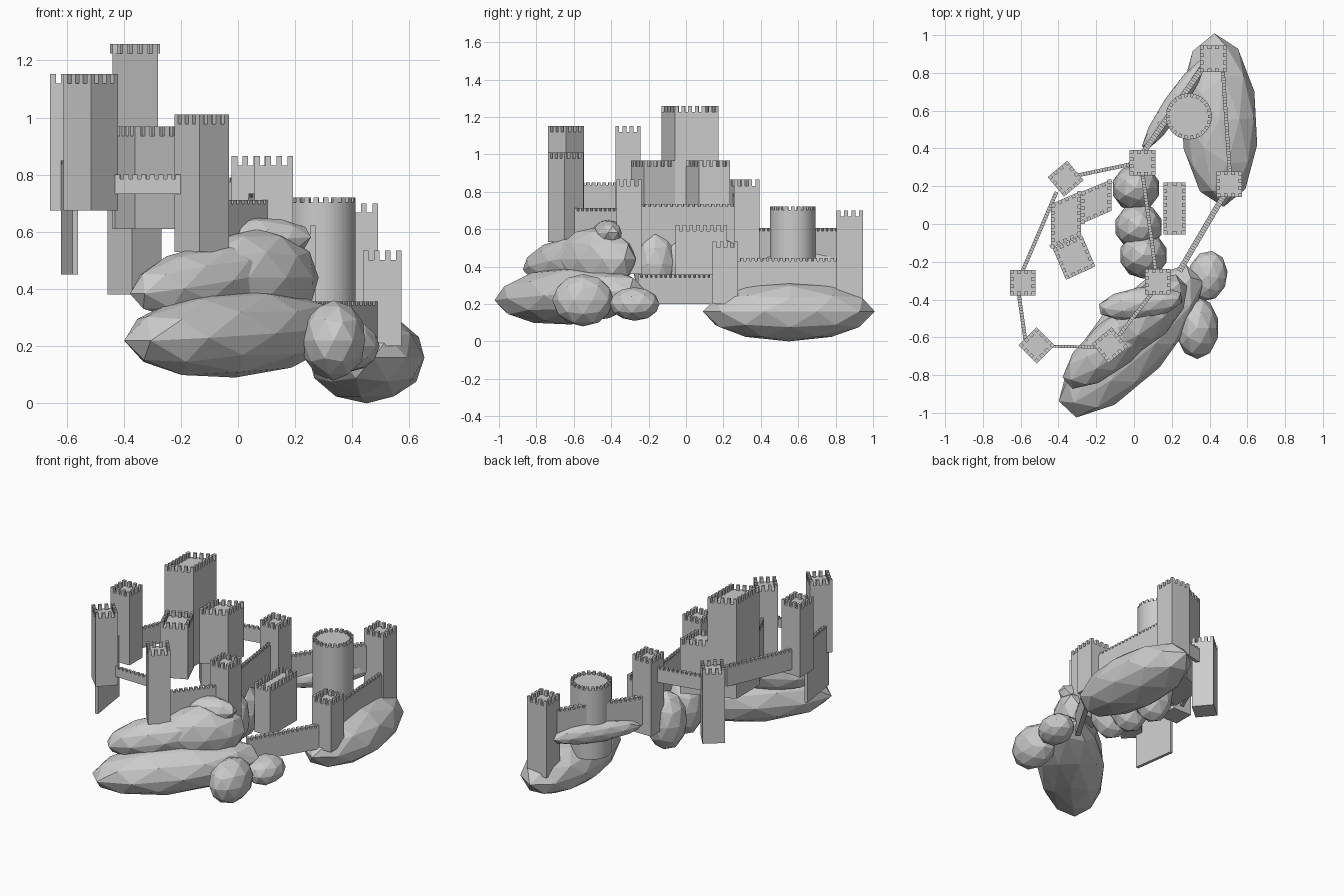
import bpy, bmesh, math
from mathutils import Matrix, Vector

if "Cube" in bpy.data.objects:
    bpy.data.objects.remove(bpy.data.objects["Cube"])


def finish(bm, name):
    bmesh.ops.recalc_face_normals(bm, faces=bm.faces)
    mesh = bpy.data.meshes.new(name)
    bm.to_mesh(mesh)
    bm.free()
    obj = bpy.data.objects.new(name, mesh)
    bpy.context.collection.objects.link(obj)
    return obj


def prism(bm, pts, z0, z1):
    low = [bm.verts.new((x, y, z0)) for x, y in pts]
    high = [bm.verts.new((x, y, z1)) for x, y in pts]
    bm.faces.new(low[::-1])
    bm.faces.new(high)
    n = len(pts)
    for i in range(n):
        j = (i + 1) % n
        bm.faces.new((low[i], low[j], high[j], high[i]))


def strip(a, b, left, right):
    # Plan rectangle along a-b, reaching left and right of the line
    side = Vector((a.y - b.y, b.x - a.x)).normalized()
    return [a - side * right, b - side * right, b + side * left, a + side * left]


def merlons(bm, a, b, z0, z1, pitch, width, left, right):
    d = b - a
    n = max(2, round((d.length - width) / pitch) + 1)
    u = d.normalized()
    for i in range(n):
        s = (d.length - width) * i / (n - 1)
        prism(bm, strip(a + u * s, a + u * (s + width), left, right), z0, z1)


def tower(name, pts, z0, z1):
    # Counter-clockwise plan with merlons set just inside each edge
    bm = bmesh.new()
    pts = [Vector(p) for p in pts]
    prism(bm, pts, z0, z1 - 0.033)
    for i, p in enumerate(pts):
        merlons(bm, p, pts[(i + 1) % len(pts)], z1 - 0.034, z1, 0.039, 0.02, 0.019, 0)
    finish(bm, name)


def square(x, y, size, angle=0):
    r = size / math.sqrt(2)
    return [(x + r * math.cos(math.radians(angle + a)), y + r * math.sin(math.radians(angle + a)))
            for a in (45, 135, 225, 315)]


def wall(name, a, b, z0, z1, t=0.02):
    bm = bmesh.new()
    a, b = Vector(a), Vector(b)
    prism(bm, strip(a, b, t / 2, t / 2), z0, z1 - 0.015)
    merlons(bm, a, b, z1 - 0.016, z1, 0.03, 0.018, t / 2, t / 2)
    finish(bm, name)


def rock(name, loc, half, angle=0, tilt=0):
    bm = bmesh.new()
    bmesh.ops.create_icosphere(bm, subdivisions=2, radius=1)
    m = (Matrix.Translation(loc) @ Matrix.Rotation(math.radians(angle), 4, 'Z')
         @ Matrix.Rotation(math.radians(tilt), 4, 'Y') @ Matrix.Diagonal((*half, 1)))
    bm.transform(m)
    finish(bm, name)


# Square towers: x, y, size, turn, bottom, top
for name, x, y, size, turn, z0, z1 in [
        ("back_tower", 0.42, 0.875, 0.14, 0, 0.20, 0.70),
        ("right_tower", 0.505, 0.21, 0.135, 0, 0.20, 0.535),
        ("middle_back_tower", 0.045, 0.325, 0.135, 0, 0.36, 0.865),
        ("middle_front_tower", 0.125, -0.305, 0.135, 0, 0.36, 0.865),
        ("left_back_tower", -0.362, 0.24, 0.135, 40, 0.38, 0.865),
        ("left_tower", -0.59, -0.31, 0.135, 0, 0.675, 1.152),
        ("left_front_tower", -0.515, -0.642, 0.135, 45, 0.675, 1.152),
        ("front_tower", -0.127, -0.642, 0.135, 40, 0.53, 1.01)]:
    tower(name, square(x, y, size, turn), z0, z1)

# Keep with two lower wings, and a freestanding hall
tower("keep", [(-0.44, -0.13), (-0.28, -0.06), (-0.28, 0.175), (-0.44, 0.105)], 0.61, 1.258)
tower("keep_right_wing", [(-0.28, 0.0), (-0.12, 0.07), (-0.12, 0.235), (-0.28, 0.17)], 0.61, 0.968)
tower("keep_front_wing", [(-0.36, -0.295), (-0.205, -0.225), (-0.275, -0.06), (-0.43, -0.13)], 0.61, 0.968)
tower("hall", [(0.157, -0.055), (0.272, -0.055), (0.272, 0.22), (0.157, 0.22)], 0.30, 0.622)

# Round tower
bm = bmesh.new()
cx, cy, rad, count = 0.29, 0.57, 0.122, 22
ring = [(cx + rad * math.cos(math.tau * i / 48), cy + rad * math.sin(math.tau * i / 48)) for i in range(48)]
prism(bm, ring, 0.25, 0.703)
for i in range(count):
    quad = []
    for r, s in ((rad, -1), (rad, 1), (rad - 0.02, 1), (rad - 0.02, -1)):
        a = math.tau * (i + 0.26 * s) / count
        quad.append((cx + r * math.cos(a), cy + r * math.sin(a)))
    prism(bm, quad, 0.702, 0.72)
finish(bm, "round_tower")

# Curtain walls joining the towers
wall("wall_back_left", (0.365, 0.83), (0.05, 0.38), 0.42, 0.605, 0.03)
wall("wall_back_right", (0.47, 0.82), (0.508, 0.26), 0.25, 0.445)
wall("wall_right_front", (0.475, 0.15), (0.24, -0.25), 0.20, 0.357, 0.03)
wall("wall_middle", (0.045, 0.27), (0.115, -0.25), 0.36, 0.735)
wall("wall_left_back", (-0.01, 0.318), (-0.31, 0.255), 0.69, 0.79)
wall("wall_left", (-0.41, 0.17), (-0.59, -0.25), 0.71, 0.845)
wall("wall_left_front", (-0.61, -0.37), (-0.57, -0.65), 0.45, 0.85)
wall("wall_front_left", (-0.43, -0.647), (-0.2, -0.652), 0.733, 0.80, 0.015)
wall("wall_front_middle", (-0.08, -0.59), (0.10, -0.36), 0.55, 0.712)

# Rocks under the castle
rock("front_base_rock", (-0.015, -0.62, 0.245), (0.52, 0.205, 0.155), 47, -3)
rock("front_upper_rock", (-0.10, -0.63, 0.43), (0.35, 0.13, 0.125), 40, -8)
rock("front_shoulder_rock", (0.07, -0.48, 0.44), (0.27, 0.14, 0.17), 45)
rock("front_top_rock", (0.035, -0.42, 0.57), (0.23, 0.085, 0.08), 8, -3)
rock("front_side_rock", (0.335, -0.55, 0.22), (0.115, 0.165, 0.14))
rock("front_small_rock", (0.39, -0.275, 0.20), (0.105, 0.135, 0.09), -10)
rock("right_base_rock", (0.45, 0.55, 0.16), (0.205, 0.46, 0.16), 3)
rock("back_ledge_rock", (0.21, 0.63, 0.42), (0.29, 0.055, 0.065), 56)
for i, (x, y, z) in enumerate([(0.01, 0.19, 0.385), (0.025, -0.015, 0.40), (0.05, -0.165, 0.41)]):
    rock(f"middle_rock_{i + 1}", (x, y, z), (0.128, 0.125, 0.19))
